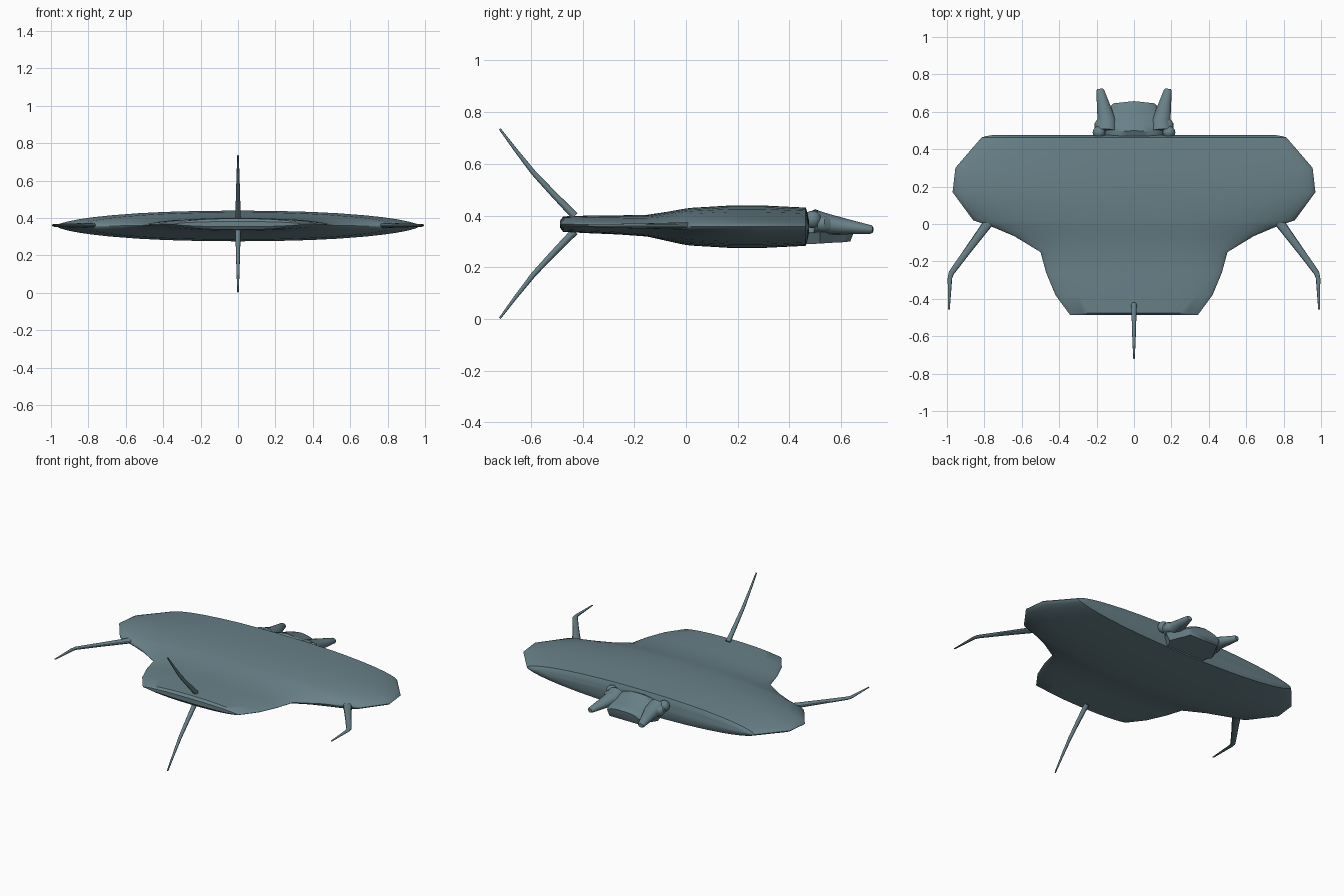
import bpy, bmesh, math
from mathutils import Vector

cube = bpy.data.objects.get("Cube")
if cube:
    bpy.data.objects.remove(cube)

steel = bpy.data.materials.new("blue_grey_metal")
steel.use_nodes = True
COLOUR = (0.14, 0.22, 0.25, 1)
steel.diffuse_color = COLOUR
steel.node_tree.nodes["Principled BSDF"].inputs["Base Color"].default_value = COLOUR


def finish(bm, name, angle=35):
    bmesh.ops.recalc_face_normals(bm, faces=bm.faces)
    mesh = bpy.data.meshes.new(name)
    bm.to_mesh(mesh)
    bm.free()
    ob = bpy.data.objects.new(name, mesh)
    bpy.context.collection.objects.link(ob)
    mesh.materials.append(steel)
    bpy.ops.object.select_all(action='DESELECT')
    bpy.context.view_layer.objects.active = ob
    ob.select_set(True)
    bpy.ops.object.shade_smooth_by_angle(angle=math.radians(angle))
    return ob


def loft(name, rings, angle=35):
    """Skin a list of closed rings and cap both ends."""
    bm = bmesh.new()
    loops = [[bm.verts.new(p) for p in ring] for ring in rings]
    n = len(loops[0])
    for a, b in zip(loops, loops[1:]):
        for i in range(n):
            j = (i + 1) % n
            bm.faces.new((a[i], a[j], b[j], b[i]))
    bm.faces.new(loops[0])
    bm.faces.new(loops[-1])
    return finish(bm, name, angle)


def tube(name, path, radii, flat=1.0, sides=12):
    """Tapered rod along a path; flat squashes it along its second axis."""
    pts = [Vector(p) for p in path]
    rings = []
    for i, p in enumerate(pts):
        t = (pts[min(i + 1, len(pts) - 1)] - pts[max(i - 1, 0)]).normalized()
        side = t.cross(Vector((0, 0, 1))).normalized()
        up = side.cross(t)
        rings.append([p + radii[i] * (side * math.cos(a) + up * flat * math.sin(a))
                      for a in (math.tau * k / sides for k in range(sides))])
    return loft(name, rings)


# Hull: lens sections along y as (y, half width, half thickness, centre z)
stations = [(-.487, .34, .014, .367), (-.475, .35, .03, .367), (-.38, .42, .034, .366),
            (-.26, .47, .037, .364), (-.15, .50, .042, .361), (-.065, .64, .058, .358),
            (-.01, .77, .069, .357), (.02, .86, .073, .357), (.17, .97, .082, .357),
            (.30, .955, .082, .357), (.463, .815, .074, .357), (.47, .79, .055, .357),
            (.475, .76, .03, .357)]
us = [0, .2, .4, .55, .7, .8, .88, .94, .975, .993, 1]
half = [(u, (1 - u ** 2.2) ** .6 if u < 1 else 0) for u in us]
section = ([(u, h) for u, h in half] + [(u, -h) for u, h in half[-2::-1]]
           + [(-u, -h) for u, h in half[1:]] + [(-u, h) for u, h in half[-2:0:-1]])
loft("hull", [[(w * u, y, z + t * h) for u, h in section] for y, w, t, z in stations])

# Head dome: flattened sections shrinking to a blunt end
head = [(.45, .16, .40, .29), (.50, .165, .425, .29), (.53, .19, .412, .292),
        (.58, .16, .392, .295), (.62, .135, .382, .297), (.648, .12, .374, .30),
        (.657, .11, .366, .325)]
rings = []
for y, w, top, low in head:
    mid = .335
    arc = [math.pi * k / 12 for k in range(13)]
    rings.append([(w * math.cos(a), y - .012 * abs(math.cos(a)), mid + (top - mid) * math.sin(a)) for a in arc]
                 + [(-w * .85, y - .012, low), (w * .85, y - .012, low)])
loft("head", rings)

for s, label in ((1, "left"), (-1, "right")):
    # Tapered horns at the rear, with their round root knuckles
    tube(label + "_horn", [(s * .148, .50, .375), (s * .145, .55, .366), (s * .165, .64, .355),
                           (s * .181, .715, .346), (s * .182, .723, .346)],
         [.058, .05, .034, .021, .015], .8, 16)
    tube(label + "_horn_collar", [(s * .18, .51, .37), (s * .18, .525, .368), (s * .165, .56, .362)],
         [.03, .034, .026], 1.0)
    bm = bmesh.new()
    bmesh.ops.create_uvsphere(bm, u_segments=16, v_segments=10, radius=.034)
    bmesh.ops.translate(bm, verts=bm.verts, vec=(s * .187, .49, .385))
    finish(bm, label + "_knuckle", 60)
    # Bent side arms trailing from the wings
    tube(label + "_arm", [(s * .77, .02, .36), (s * .795, -.015, .36), (s * .89, -.143, .36),
                          (s * .977, -.262, .36), (s * .984, -.29, .36), (s * .99, -.457, .36)],
         [.028, .025, .019, .015, .012, .005], .55)

# Two curved spines fanning up and down from the nose
for s, label in ((1, "upper"), (-1, "lower")):
    path = [(0, -.43, .03), (0, -.46, .06), (0, -.52, .122), (0, -.59, .197), (0, -.66, .286), (0, -.72, .366)]
    tube(label + "_spine", [(x, y, .369 + s * z) for x, y, z in path],
         [.015, .014, .012, .01, .007, .004])
